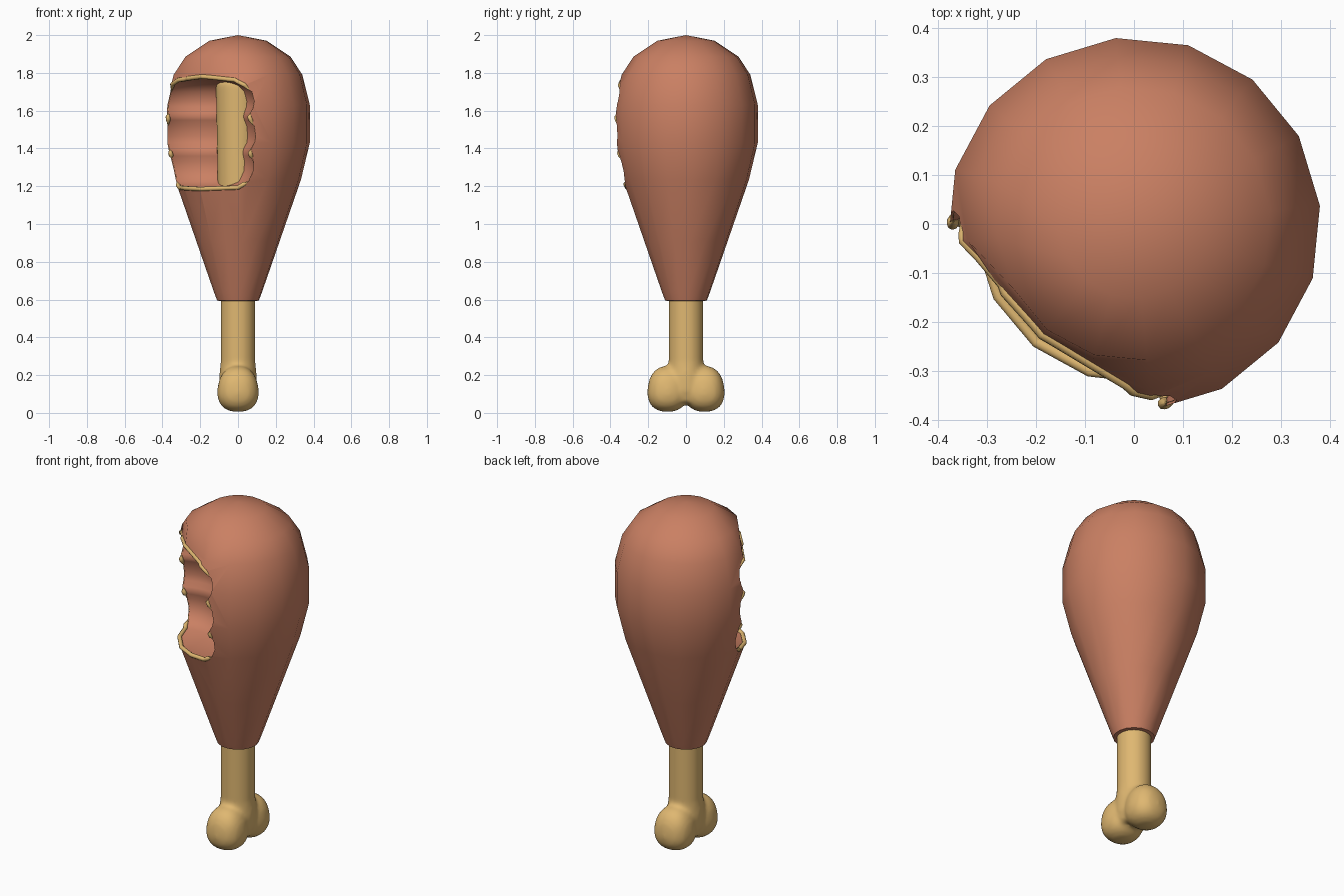
import bpy, bmesh, math
from mathutils import Matrix, Vector

if "Cube" in bpy.data.objects:
    bpy.data.objects.remove(bpy.data.objects["Cube"])


def material(name, color):
    m = bpy.data.materials.new(name)
    m.diffuse_color = (*color, 1)
    m.use_nodes = True
    m.node_tree.nodes["Principled BSDF"].inputs["Base Color"].default_value = m.diffuse_color
    return m


MEAT = material("roasted meat", (0.59, 0.215, 0.125))
BONE = material("bone tan", (0.74, 0.475, 0.165))


def finish(bm, name, mats):
    bmesh.ops.recalc_face_normals(bm, faces=bm.faces)
    me = bpy.data.meshes.new(name)
    bm.to_mesh(me)
    bm.free()
    ob = bpy.data.objects.new(name, me)
    bpy.context.collection.objects.link(ob)
    for m in mats:
        me.materials.append(m)
    return ob


def activate(ob):
    bpy.ops.object.select_all(action='DESELECT')
    ob.select_set(True)
    bpy.context.view_layer.objects.active = ob


def apply_all(ob):
    activate(ob)
    for m in list(ob.modifiers):
        bpy.ops.object.modifier_apply(modifier=m.name)


def smooth(ob, angle):
    activate(ob)
    bpy.ops.object.shade_smooth_by_angle(angle=math.radians(angle))


def lathe(bm, profile, sides, offset=0.0):
    """Closed solid of revolution; first and last points lie on the axis."""
    rings = []
    for r, z in profile:
        if r == 0:
            rings.append([bm.verts.new((0, 0, z))])
        else:
            rings.append([bm.verts.new((r * math.cos(offset + 2 * math.pi * i / sides),
                                        r * math.sin(offset + 2 * math.pi * i / sides), z))
                          for i in range(sides)])
    for a, b in zip(rings, rings[1:]):
        for i in range(sides):
            j = (i + 1) % sides
            if len(a) == 1:
                bm.faces.new((a[0], b[i], b[j]))
            elif len(b) == 1:
                bm.faces.new((a[i], a[j], b[0]))
            else:
                bm.faces.new((a[i], a[j], b[j], b[i]))


# Bite direction
angle = math.radians(-130.3)
out = Vector((math.cos(angle), math.sin(angle), 0))
side = Vector((-out.y, out.x, 0))

# Meat body, with the skin above the bite sunk inwards
bm = bmesh.new()
lathe(bm, [(0, 0.605), (0.094, 0.592), (0.111, 0.595), (0.128, 0.64), (0.222, 0.91),
           (0.335, 1.235), (0.382, 1.43), (0.382, 1.63), (0.342, 1.79), (0.28, 1.885),
           (0.152, 1.97), (0, 2.0)], 16, math.radians(5.6))
for v in bm.verts:
    flat = Vector((v.co.x, v.co.y, 0))
    if 1.75 < v.co.z < 1.85 and flat.normalized().dot(out) > 0.88:
        v.co.x *= 0.85
        v.co.y *= 0.85
meat = finish(bm, "meat", [MEAT, MEAT])

# Bite cutter: three stacked tooth scallops
bm = bmesh.new()
lathe(bm, [(0, 1.185), (0.2, 1.193), (0.25, 1.225), (0.274, 1.28), (0.277, 1.33),
           (0.27, 1.36), (0.267, 1.378), (0.272, 1.4), (0.288, 1.43), (0.293, 1.465),
           (0.287, 1.52), (0.274, 1.55), (0.268, 1.568), (0.273, 1.59), (0.284, 1.62),
           (0.286, 1.65), (0.272, 1.7), (0.24, 1.735), (0.19, 1.762), (0, 1.782)], 48)
bm.transform(Matrix.Translation(out * 0.32) @ Matrix.Rotation(angle, 4, 'Z')
             @ Matrix.Diagonal((1, 1.12, 1, 1)))
for f in bm.faces:
    f.material_index = 1
cutter = finish(bm, "bite_cutter", [MEAT, MEAT])
cutter.hide_render = True
mod = meat.modifiers.new("bite", 'BOOLEAN')
mod.operation = 'DIFFERENCE'
mod.solver = 'EXACT'
mod.object = cutter
apply_all(meat)
bpy.data.objects.remove(cutter)

# Find the bite edge, sorted around the opening
bm = bmesh.new()
bm.from_mesh(meat.data)
rim = {v for e in bm.edges
       if len({f.material_index for f in e.link_faces}) == 2 for v in e.verts}
points = sorted((v.co.copy() for v in rim),
                key=lambda p: math.atan2(p.z - 1.48, p.dot(side)))
for f in bm.faces:
    f.material_index = 0
bm.to_mesh(meat.data)
bm.free()
smooth(meat, 55)

# Pale torn skin edge: thick at top, bottom and tooth ridges
if points:
    cu = bpy.data.curves.new("bite_edge", 'CURVE')
    cu.dimensions = '3D'
    cu.bevel_depth = 0.012
    cu.bevel_resolution = 2
    sp = cu.splines.new('POLY')
    sp.points.add(len(points) - 1)
    sp.use_cyclic_u = True
    for q, p in zip(sp.points, points):
        thick = p.z > 1.725 or p.z < 1.225 or min(abs(p.z - 1.378), abs(p.z - 1.568)) < 0.02
        q.co = (p.x * 0.985, p.y * 0.985, p.z, 1)
        q.radius = 1 if thick else 0.05
    edge = bpy.data.objects.new("bite_edge", cu)
    bpy.context.collection.objects.link(edge)
    cu.materials.append(BONE)
    activate(edge)
    bpy.ops.object.convert(target='MESH')
    smooth(bpy.context.view_layer.objects.active, 60)

# Bone: shaft and two slightly boxy knuckles fused together
bm = bmesh.new()
lathe(bm, [(0, 0.045), (0.08, 0.055), (0.1, 0.12), (0.1, 0.19), (0.092, 0.27), (0.092, 0.6),
           (0.108, 1.2), (0.118, 1.75), (0, 1.82)], 32)
for s in (-1, 1):
    knob = bmesh.ops.create_uvsphere(bm, u_segments=24, v_segments=16, radius=1)["verts"]
    for v in knob:
        c = [math.copysign(abs(k) ** 0.86, k) for k in v.co]
        taper = 1 - 0.1 * c[2]
        v.co = (c[0] * 0.109 * taper, s * 0.098 + c[1] * 0.106 * taper, 0.127 + c[2] * 0.122)
bone = finish(bm, "bone", [BONE])
rm = bone.modifiers.new("fuse", 'REMESH')
rm.mode = 'VOXEL'
rm.voxel_size = 0.012
sm = bone.modifiers.new("soften", 'SMOOTH')
sm.factor = 0.5
sm.iterations = 10
apply_all(bone)
smooth(bone, 60)
